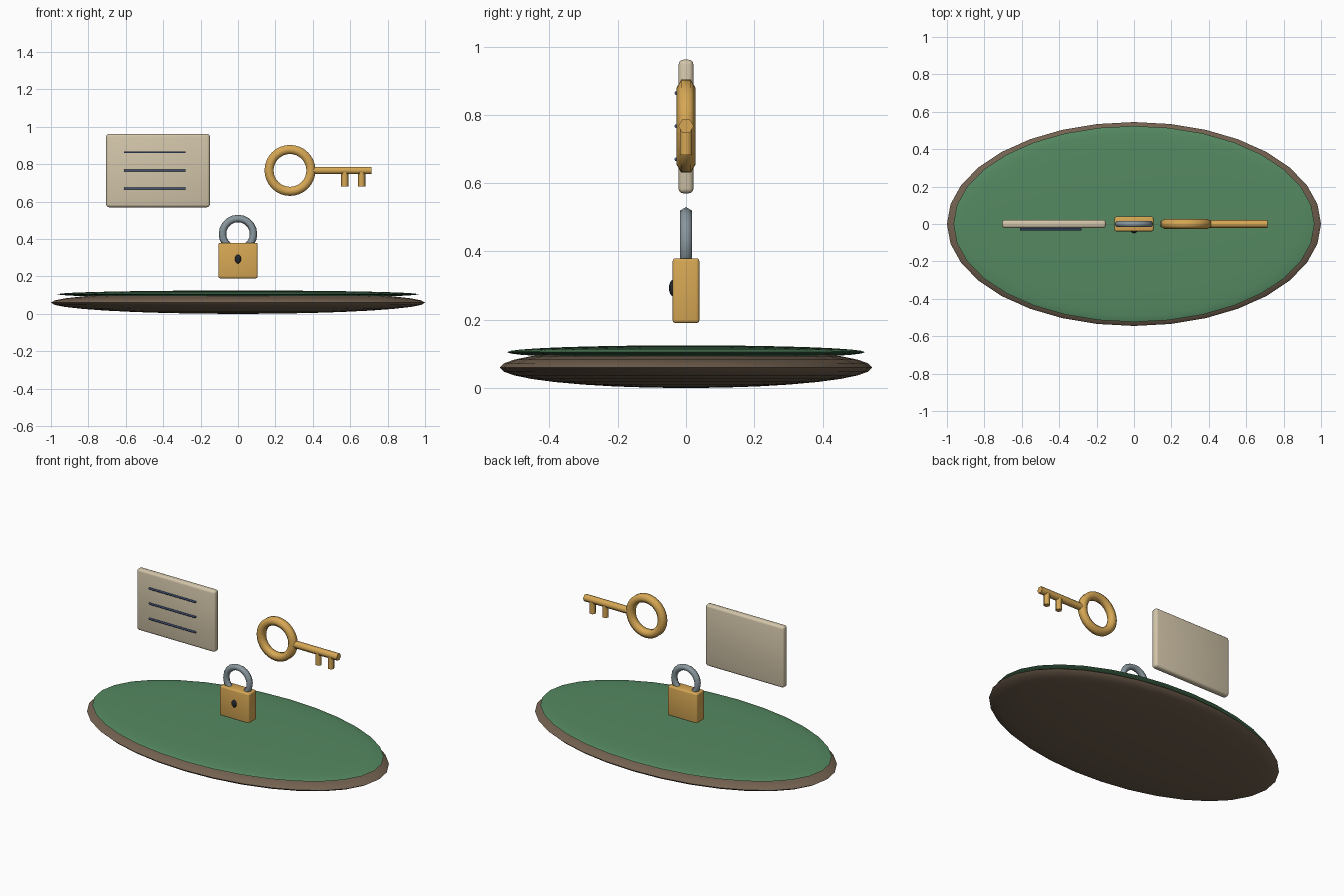
import bpy, bmesh, math
from mathutils import Matrix, Vector

if "Cube" in bpy.data.objects:
    bpy.data.objects.remove(bpy.data.objects["Cube"])


def material(name, rgb):
    m = bpy.data.materials.new(name)
    m.diffuse_color = (*rgb, 1)
    m.use_nodes = True
    m.node_tree.nodes["Principled BSDF"].inputs["Base Color"].default_value = m.diffuse_color
    return m


BROWN = material("brown", (0.17, 0.12, 0.08))
GREEN = material("green", (0.09, 0.25, 0.12))
PAPER = material("paper", (0.65, 0.56, 0.40))
BRASS = material("brass", (0.68, 0.39, 0.09))
STEEL = material("steel", (0.25, 0.31, 0.34))
BLUE = material("blue", (0.06, 0.10, 0.22))
DARK = material("dark", (0.015, 0.02, 0.025))


def finish(name, bm, mat, angle=40):
    bmesh.ops.recalc_face_normals(bm, faces=bm.faces)
    me = bpy.data.meshes.new(name)
    bm.to_mesh(me)
    bm.free()
    ob = bpy.data.objects.new(name, me)
    bpy.context.collection.objects.link(ob)
    me.materials.append(mat)
    bpy.ops.object.select_all(action='DESELECT')
    ob.select_set(True)
    bpy.context.view_layer.objects.active = ob
    bpy.ops.object.shade_smooth_by_angle(angle=math.radians(angle))
    return ob


def ellipsoid(name, centre, radii, mat, segs=32, rings=16):
    bm = bmesh.new()
    bmesh.ops.create_uvsphere(bm, u_segments=segs, v_segments=rings, radius=1)
    bmesh.ops.transform(bm, verts=bm.verts,
                        matrix=Matrix.Translation(centre) @ Matrix.Diagonal((*radii, 1)))
    return finish(name, bm, mat, 60)


def rounded_box(name, lo, hi, bevel, mat):
    lo, hi = Vector(lo), Vector(hi)
    bm = bmesh.new()
    bmesh.ops.create_cube(bm, size=1)
    bmesh.ops.transform(bm, verts=bm.verts,
                        matrix=Matrix.Translation((lo + hi) / 2) @ Matrix.Diagonal((*(hi - lo), 1)))
    bmesh.ops.bevel(bm, geom=bm.edges[:], offset=bevel, segments=3, profile=0.5, affect='EDGES')
    return finish(name, bm, mat)


def rod(name, a, b, r, mat, roll=0):
    # six-sided rod between two points
    a, b = Vector(a), Vector(b)
    d = b - a
    bm = bmesh.new()
    bmesh.ops.create_cone(bm, cap_ends=True, segments=6, radius1=r, radius2=r, depth=d.length)
    turn = Matrix.Rotation(math.pi / 2, 4, 'Y') if abs(d.x) > abs(d.z) else Matrix.Rotation(roll, 4, 'Z')
    bmesh.ops.transform(bm, verts=bm.verts, matrix=Matrix.Translation((a + b) / 2) @ turn)
    return finish(name, bm, mat, 65)


def ring(name, cx, cz, major, minor, segs, phase, mat):
    # upright ring with a six-sided section
    bm = bmesh.new()
    rows = []
    for i in range(segs):
        t = 2 * math.pi * i / segs
        row = []
        for j in range(6):
            p = phase + math.pi * j / 3
            rad = major + minor * math.cos(p)
            row.append(bm.verts.new((cx + rad * math.cos(t), minor * math.sin(p), cz + rad * math.sin(t))))
        rows.append(row)
    for i in range(segs):
        m, n = rows[i], rows[(i + 1) % segs]
        for j in range(6):
            k = (j + 1) % 6
            bm.faces.new((m[j], n[j], n[k], m[k]))
    return finish(name, bm, mat, 65)


# oval table with felt top
ellipsoid("table_rim", (0, 0, 0.06), (1, 0.545, 0.06), BROWN)
ellipsoid("felt_top", (0, 0, 0.105), (0.965, 0.524, 0.02), GREEN)

# note card with three ruled lines
rounded_box("note_card", (-0.705, -0.022, 0.57), (-0.15, 0.022, 0.962), 0.015, PAPER)
for i in range(3):
    z = 0.767 + (i - 1) * 0.097
    rod(f"note_line_{i + 1}", (-0.61, -0.028, z), (-0.28, -0.028, z), 0.006, BLUE)

# key
ring("key_bow", 0.278, 0.767, 0.112, 0.028, 32, math.pi / 6, BRASS)
rod("key_shaft", (0.395, 0, 0.767), (0.714, 0, 0.767), 0.0225, BRASS)
for i, x in enumerate((0.571, 0.661)):
    rod(f"key_tooth_{i + 1}", (x, 0, 0.682), (x, 0, 0.767), 0.0195, BRASS, math.pi / 2)

# padlock
rounded_box("lock_body", (-0.104, -0.039, 0.19), (0.104, 0.039, 0.38), 0.009, BRASS)
ring("lock_shackle", 0, 0.427, 0.083, 0.02, 20, 0, STEEL)
ellipsoid("keyhole", (0, -0.038, 0.293), (0.017, 0.012, 0.024), DARK, 16, 8)
